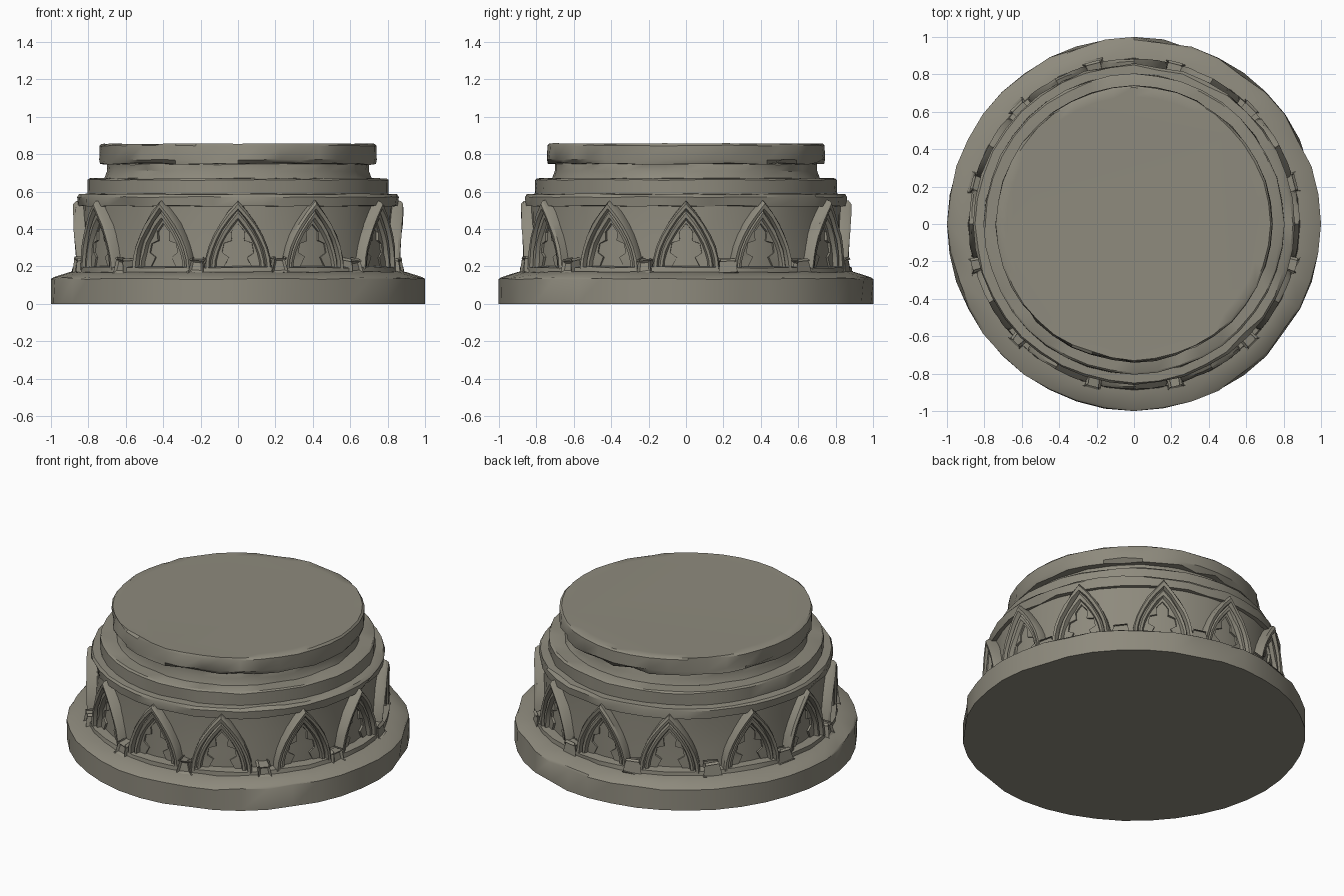
import bpy, bmesh, math, random
from math import sin, cos, radians, pi

random.seed(7)
if "Cube" in bpy.data.objects:
    bpy.data.objects.remove(bpy.data.objects["Cube"], do_unlink=True)

stone = bpy.data.materials.new("weathered grey stone")
colour = (0.27, 0.255, 0.205, 1)
stone.diffuse_color = colour
stone.use_nodes = True
stone.node_tree.nodes["Principled BSDF"].inputs["Base Color"].default_value = colour

SIDES = 40


def polar(angle, r, z):
    """Point around the axis; angle 0 is the front."""
    return (r * sin(angle), -r * cos(angle), z)


def finish(name, bm):
    bmesh.ops.recalc_face_normals(bm, faces=bm.faces)
    mesh = bpy.data.meshes.new(name)
    bm.to_mesh(mesh)
    bm.free()
    mesh.materials.append(stone)
    obj = bpy.data.objects.new(name, mesh)
    bpy.context.collection.objects.link(obj)
    bpy.ops.object.select_all(action="DESELECT")
    obj.select_set(True)
    bpy.context.view_layer.objects.active = obj
    bpy.ops.object.shade_smooth_by_angle(angle=radians(32))
    return obj


def bridge(bm, a, b, closed):
    n = len(a)
    for i in range(n if closed else n - 1):
        j = (i + 1) % n
        bm.faces.new((a[i], a[j], b[j], b[i]))


def tier(name, profile, chips=0.1):
    """Worn round course: profile rows are radius, height, wear."""
    bm = bmesh.new()
    rings = []
    for r, z, wear in profile:
        ring = []
        for i in range(SIDES):
            cut, lift = 0, 0
            if wear and i % (SIDES // 4):
                cut = random.uniform(0, wear)
                if random.random() < chips:
                    cut += wear * 2
                lift = random.uniform(-wear, wear) * 0.5 if z > 0 else 0
            ring.append(bm.verts.new(polar(2 * pi * i / SIDES, r - cut, z + lift)))
        rings.append(ring)
    for a, b in zip(rings, rings[1:]):
        bridge(bm, a, b, True)
    bm.faces.new(rings[0])
    bm.faces.new(rings[-1])
    return finish(name, bm)


# Stacked courses, bottom to top
tier("plinth", [(0.96, 0, 0), (1, 0, 0.006), (1, 0.133, 0.008),
                (0.985, 0.142, 0.006), (0.9, 0.17, 0.006), (0.8, 0.172, 0)])
tier("sill", [(0.8, 0.15, 0), (0.89, 0.155, 0.006), (0.885, 0.195, 0.009), (0.8, 0.205, 0)])
tier("arcade_wall", [(0.83, 0.16, 0), (0.83, 0.3, 0.004), (0.828, 0.42, 0.004), (0.828, 0.54, 0)])
tier("upper_band", [(0.8, 0.52, 0), (0.855, 0.522, 0.008), (0.86, 0.57, 0.006),
                    (0.85, 0.586, 0.008), (0.76, 0.59, 0)])
tier("step_course", [(0.76, 0.57, 0), (0.805, 0.58, 0.004), (0.805, 0.662, 0.008),
                     (0.795, 0.67, 0.006), (0.68, 0.672, 0)])
tier("neck", [(0.69, 0.65, 0), (0.715, 0.67, 0.004), (0.7, 0.71, 0.005),
              (0.7, 0.745, 0.006), (0.68, 0.77, 0)])
tier("top_slab", [(0.66, 0.745, 0), (0.738, 0.748, 0.012), (0.742, 0.77, 0.006),
                  (0.74, 0.845, 0.007), (0.73, 0.855, 0.006), (0.68, 0.855, 0)], 0.15)

# Pointed arch frame: half width, rise and radius of each lofted moulding edge
STEPS = 6
FOOT = 0.185
MOULDING = [(0.188, 0.372, 0.81), (0.182, 0.366, 0.87), (0.172, 0.35, 0.884),
            (0.157, 0.325, 0.88), (0.152, 0.316, 0.855), (0.142, 0.302, 0.866),
            (0.128, 0.276, 0.862), (0.122, 0.264, 0.84)]
# Right half of the three-lobed tracery opening
LOBES = [(0.085, 0.185), (0.05, 0.25), (0.088, 0.275), (0.078, 0.325),
         (0.034, 0.338), (0.038, 0.385), (0, 0.43)]


def mirrored(half):
    return [(-u, z) for u, z in half] + half[-2::-1]


def pointed(width, rise):
    steps = [i / STEPS for i in range(STEPS + 1)]
    return mirrored([(width * (1 - s ** 1.9), FOOT + rise * s) for s in steps])


def arch(name, centre):
    bm = bmesh.new()
    outlines = [(pointed(w, h), r) for w, h, r in MOULDING]
    outlines += [(mirrored(LOBES), 0.838), (mirrored(LOBES), 0.805)]
    rows = []
    for points, r in outlines:
        row = []
        for u, z in points:
            worn = random.uniform(-0.004, 0.002)
            row.append(bm.verts.new(polar(centre + u / 0.87, r + worn, z + worn)))
        rows.append(row)
    for a, b in zip(rows, rows[1:]):
        bridge(bm, a, b, False)
    bmesh.ops.remove_doubles(bm, verts=bm.verts, dist=0.0005)
    obj = finish(name, bm)
    # Open shells: make the face directions point away from the axis
    mesh = obj.data
    outward = sum(p.area * (p.normal.x * sin(centre) - p.normal.y * cos(centre))
                  for p in mesh.polygons)
    if outward < 0:
        mesh.flip_normals()


def foot_block(name, angle):
    """Small rough block where neighbouring arches meet."""
    bm = bmesh.new()
    bmesh.ops.create_cube(bm, size=1)
    for v in bm.verts:
        taper = 0.7 if v.co.z > 0 else 1
        a = angle + v.co.x * 0.095 * taper + random.uniform(-0.006, 0.006)
        r = 0.86 + v.co.y * 0.07 * taper
        v.co = polar(a, r, 0.2 + v.co.z * 0.07 + random.uniform(-0.008, 0.008))
    bmesh.ops.bevel(bm, geom=bm.edges[:], offset=0.012, segments=1, affect="EDGES")
    finish(name, bm)


# Twelve arches, three per quarter turn, with blocks between them
for quarter in range(4):
    for k, turn in enumerate((0, 28.5, 61.5)):
        arch(f"arch_{quarter * 3 + k + 1}", radians(quarter * 90 + turn))
    for k, turn in enumerate((14.5, 45, 75.5)):
        foot_block(f"foot_block_{quarter * 3 + k + 1}", radians(quarter * 90 + turn))
